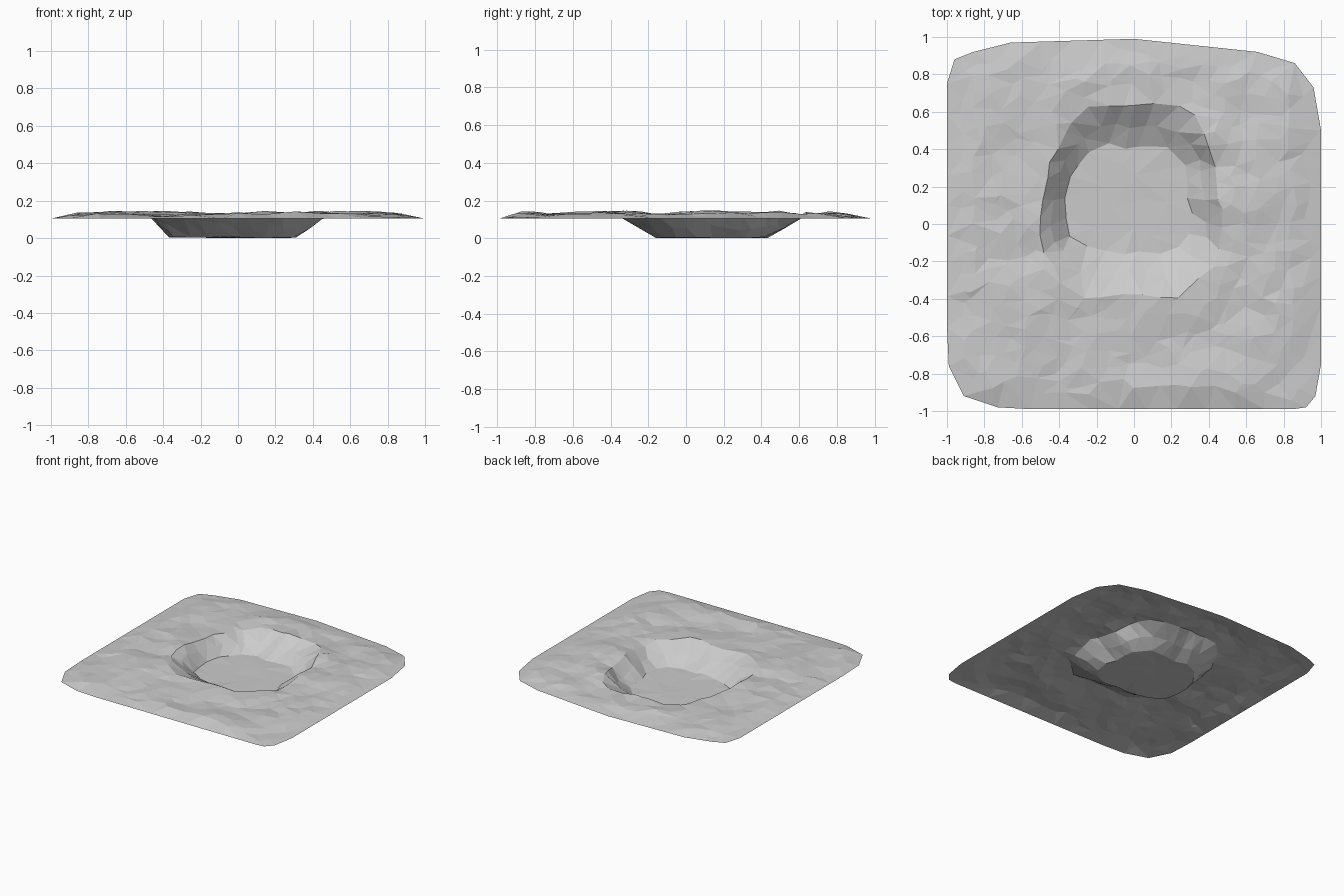
import bpy
import bmesh
import math
import random
from mathutils import Vector, geometry, noise

random.seed(4)
if "Cube" in bpy.data.objects:
    bpy.data.objects.remove(bpy.data.objects["Cube"], do_unlink=True)

# Ground outline, and basin radii every 30 degrees around its centre
OUTLINE = [(-1, -.55), (-.99, -.76), (-.91, -.92), (-.73, -.98), (-.55, -.99),
           (.85, -.99), (.92, -.98), (.97, -.92), (1, -.75), (1, .5),
           (.96, .73), (.86, .86), (.66, .92), (0, .99), (-.66, .97),
           (-.86, .92), (-.96, .88), (-1, .75)]
CENTRE = Vector((-.02, .15))
RIM = [.47, .50, .55, .48, .52, .46, .46, .54, .60, .51, .60, .56]
FLOOR = [.31, .34, .31, .26, .30, .33, .34, .39, .35, .29, .35, .38]
EDGE_Z = .108


def radius(table, angle):
    """Basin radius at an angle, blended between table entries."""
    f = (angle / math.tau * len(table)) % len(table)
    i = int(f)
    return table[i] + (table[(i + 1) % len(table)] - table[i]) * (f - i)


def basin_parameter(p):
    """0 at the foot of the basin wall, 1 at its rim."""
    d = p - CENTRE
    a = math.atan2(d.y, d.x)
    foot = radius(FLOOR, a)
    return (d.length - foot) / (radius(RIM, a) - foot)


def smooth(t):
    t = max(0, min(1, t))
    return t * t * (3 - 2 * t)


def border_distance(p):
    """Signed distance inside the outline (it is convex)."""
    best = 9
    for i, a in enumerate(OUTLINE):
        a, b = Vector(a), Vector(OUTLINE[(i + 1) % len(OUTLINE)])
        e = (b - a).normalized()
        best = min(best, e.x * (p.y - a.y) - e.y * (p.x - a.x))
    return best


def height(p):
    """Rolling ground, falling to the border and into the basin."""
    bumps = noise.noise(Vector((p.x * 3.2, p.y * 4.6, 2.3)))
    bumps += .5 * noise.noise(Vector((p.x * 8, p.y * 10, 7.1)))
    ground = .131 + max(-.019, min(.019, .027 * bumps))
    width = .09 if p.y < -.8 and abs(p.x) < .85 else .17
    ground = EDGE_Z + (ground - EDGE_Z) * smooth(border_distance(p) / width)
    t = basin_parameter(p)
    floor = .006 + .004 * bumps + .012 * max(0, p.x - .2)
    wall = max(0, min(1, t + .1 * bumps * (0 < t < 1)))
    wall = .45 * wall + .55 * smooth(wall)
    return max(0, floor + (ground - floor) * wall)


# Border points
points = []
for i, a in enumerate(OUTLINE):
    a, b = Vector(a), Vector(OUTLINE[(i + 1) % len(OUTLINE)])
    n = max(1, round((b - a).length / .16))
    points += [a.lerp(b, k / n) for k in range(n)]
border_count = len(points)

# Basin wall points in three loose rings
for t, count in ((0, 22), (.5, 30), (1, 34)):
    for k in range(count):
        a = math.tau * (k + random.uniform(-.25, .25) + t) / count
        foot = radius(FLOOR, a)
        r = foot + (radius(RIM, a) - foot) * (t + random.uniform(-.08, .08))
        points.append(CENTRE + r * Vector((math.cos(a), math.sin(a))))

# Scattered ground points, sparse on the basin floor
STEP = .085
for i in range(-11, 12):
    for j in range(-11, 12):
        p = Vector((i + random.uniform(-.42, .42),
                    j + random.uniform(-.42, .42))) * STEP
        t = basin_parameter(p)
        sparse_floor = t < -.35 and (i + j) % 3 == 0
        if border_distance(p) > .045 and (t > 1.25 or sparse_floor):
            points.append(p)

border = [(i, (i + 1) % border_count) for i in range(border_count)]
verts, _, faces, *_ = geometry.delaunay_2d_cdt(points, border, [], 1, 1e-5)

# Terrain sheet
bm = bmesh.new()
bm_verts = [bm.verts.new((p.x, p.y, height(p))) for p in verts]
for f in faces:
    bm.faces.new([bm_verts[i] for i in f])
bm.normal_update()
for face in bm.faces:
    if face.normal.z < 0:
        face.normal_flip()
lowest = min(v.co.z for v in bm.verts)
for v in bm.verts:
    v.co.z -= lowest
mesh = bpy.data.meshes.new("terrain_with_basin")
bm.to_mesh(mesh)
bm.free()
terrain = bpy.data.objects.new("terrain_with_basin", mesh)
bpy.context.collection.objects.link(terrain)

# Plain grey ground
grey = bpy.data.materials.new("ground_grey")
grey.use_nodes = True
grey.diffuse_color = (.6, .6, .6, 1)
grey.node_tree.nodes["Principled BSDF"].inputs["Base Color"].default_value = (.6, .6, .6, 1)
mesh.materials.append(grey)
